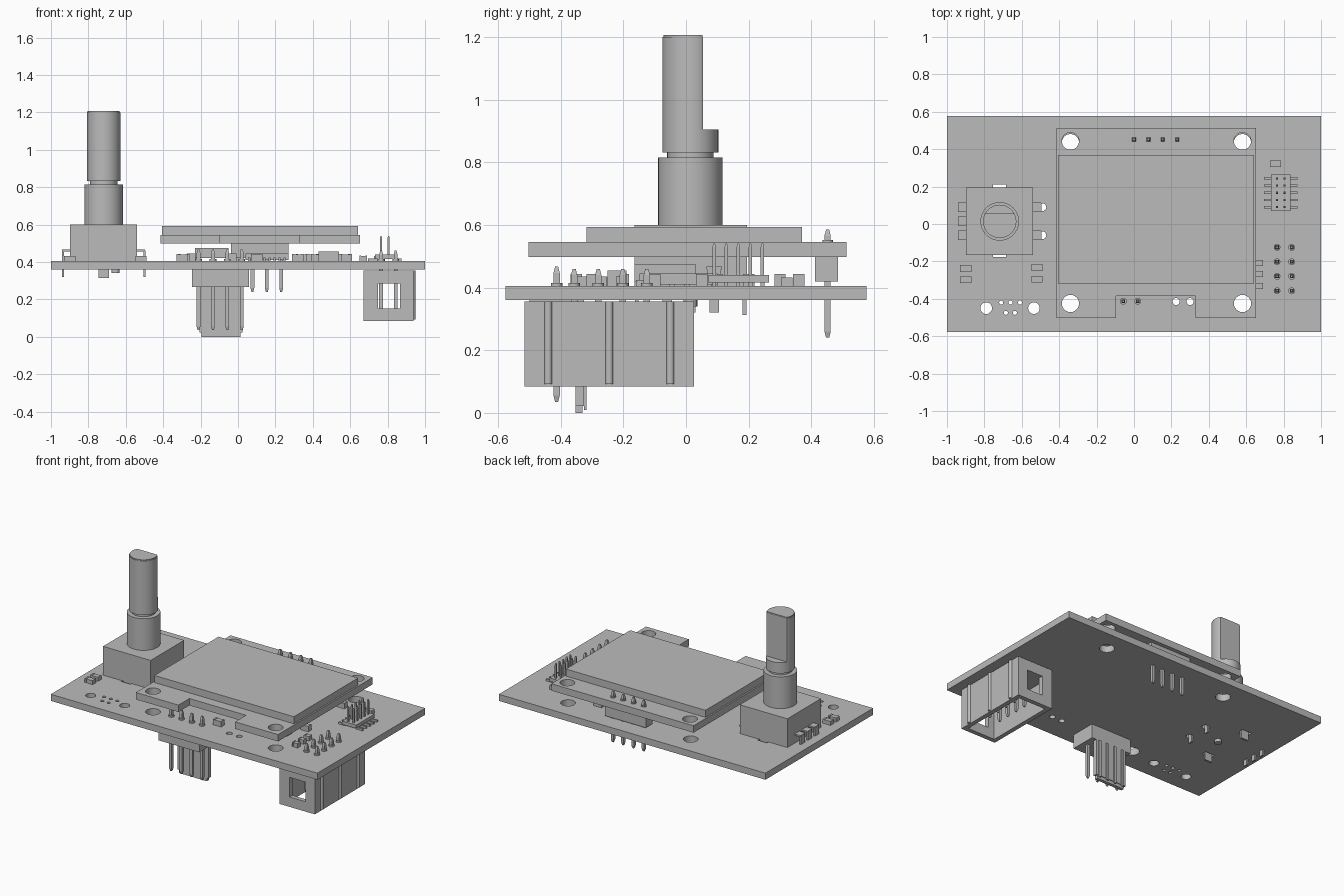
import bpy
from math import sin, cos, pi, radians

cube = bpy.data.objects.get("Cube")
if cube:
    bpy.data.objects.remove(cube)

grey = bpy.data.materials.new("plain grey")
grey.use_nodes = True
grey.diffuse_color = (0.5, 0.5, 0.5, 1)
grey.node_tree.nodes["Principled BSDF"].inputs["Base Color"].default_value = (0.5, 0.5, 0.5, 1)


def finish(name, smooth=False):
    ob = bpy.context.object
    ob.name = name
    ob.data.materials.clear()
    ob.data.materials.append(grey)
    if smooth:
        bpy.ops.object.shade_smooth_by_angle(angle=radians(35))
    return ob


def box(name, x0, x1, y0, y1, z0, z1):
    bpy.ops.mesh.primitive_cube_add(size=1, location=((x0 + x1) / 2, (y0 + y1) / 2, (z0 + z1) / 2))
    bpy.context.object.scale = (x1 - x0, y1 - y0, z1 - z0)
    bpy.ops.object.transform_apply(location=False, rotation=False, scale=True)
    return finish(name)


def block(name, x, y, w, d, z0, z1):
    return box(name, x - w / 2, x + w / 2, y - d / 2, y + d / 2, z0, z1)


def cyl(name, x, y, r, z0, z1, n=32):
    bpy.ops.mesh.primitive_cylinder_add(vertices=n, radius=r, depth=z1 - z0, location=(x, y, (z0 + z1) / 2))
    return finish(name, True)


def rect(x0, x1, y0, y1):
    return [(x0, y0), (x1, y0), (x1, y1), (x0, y1)]


def ring(x, y, r, n=24):
    return [(x + r * cos(2 * pi * i / n), y + r * sin(2 * pi * i / n)) for i in range(n)]


def plate(name, loops, z0, z1):
    """Extruded flat outline; the first loop is the rim, the rest are holes."""
    cu = bpy.data.curves.new(name, "CURVE")
    cu.dimensions = "2D"
    cu.fill_mode = "BOTH"
    cu.extrude = (z1 - z0) / 2
    for loop in loops:
        sp = cu.splines.new("POLY")
        sp.points.add(len(loop) - 1)
        for p, (x, y) in zip(sp.points, loop):
            p.co = (x, y, 0, 1)
        sp.use_cyclic_u = True
    ob = bpy.data.objects.new(name, cu)
    ob.location.z = (z0 + z1) / 2
    bpy.context.collection.objects.link(ob)
    bpy.ops.object.select_all(action="DESELECT")
    ob.select_set(True)
    bpy.context.view_layer.objects.active = ob
    bpy.ops.object.convert(target="MESH")
    return finish(name, True)


def pin(name, x, y, w, z0, z1):
    """Square pin with tapered tips."""
    block(name, x, y, w, w, z0 + w, z1 - w)
    for z, turn in ((z1 - w / 2, 0), (z0 + w / 2, pi)):
        bpy.ops.mesh.primitive_cone_add(vertices=4, radius1=w * 0.707, radius2=w * 0.35, depth=w,
                                        location=(x, y, z), rotation=(turn, 0, pi / 4))
        finish(name + "_tip")


LOW, TOP = 0.36, 0.405

# Main circuit board with drilled holes
corners = [(x, y) for x in (-0.34, 0.58) for y in (0.435, -0.425)]
holes = [ring(x, y, 0.046) for x, y in corners]
holes += [ring(x, -0.45, 0.031) for x in (-0.79, -0.535)]
holes += [ring(x, -0.42, 0.011, 12) for x in (-0.71, -0.66, -0.61)]
holes += [ring(x, -0.475, 0.011, 12) for x in (-0.685, -0.637)]
holes += [ring(x, -0.415, 0.019, 16) for x in (0.225, 0.3)]
holes += [ring(-0.49, y, 0.021, 16) for y in (0.09, -0.06)]
holes += [rect(-0.755, -0.685, y - 0.018, y + 0.018) for y in (0.193, -0.158)]
plate("main_board", [rect(-1, 1, -0.577, 0.577)] + holes, LOW, TOP)

# Display board with a notch at the front, and the screen
rim = [(-0.415, -0.502), (-0.095, -0.502), (-0.095, -0.385), (0.33, -0.385),
       (0.33, -0.502), (0.652, -0.502), (0.652, 0.512), (-0.415, 0.512)]
plate("display_board", [rim] + [ring(x, 0.443 if y > 0 else y, 0.046) for x, y in corners], 0.498, 0.545)
box("display_screen", -0.405, 0.642, -0.318, 0.37, 0.545, 0.593)

# Display pin header
box("display_header", -0.038, 0.27, 0.412, 0.485, 0.42, 0.498)
for i in range(4):
    x = i * 0.077
    pin("display_pin", x, 0.452, 0.02, 0.24, 0.585)
    cyl("display_solder", x, 0.452, 0.017, 0.54, 0.552, 12)

# Rotary knob: body, bushing, neck and flatted shaft
KX, KY = -0.718, 0.014
box("encoder_body", -0.897, -0.54, -0.165, 0.195, TOP, 0.6)
cyl("encoder_bushing", KX, KY, 0.103, 0.6, 0.815, 48)
cyl("encoder_neck", KX, KY, 0.074, 0.815, 0.832)
cyl("encoder_shaft_base", KX, KY, 0.089, 0.832, 0.905, 48)
flat = [(x, min(y, 0.055)) for x, y in ring(KX, KY, 0.089, 48)]
flat = [p for i, p in enumerate(flat) if p[1] < 0.055 or flat[i - 1][1] < 0.055 or flat[(i + 1) % 48][1] < 0.055]
plate("encoder_shaft", [flat], 0.905, 1.2)
inner = [(KX + (x - KX) * 0.96, KY + (y - KY) * 0.96) for x, y in flat]
plate("encoder_shaft_tip", [inner], 1.2, 1.206)


def leg(y, side):
    xa, xb = sorted((KX + side * 0.178, KX + side * 0.222))
    xo = KX + side * 0.218
    box("encoder_leg_top", xa, xb, y - 0.025, y + 0.025, 0.457, 0.467)
    block("encoder_leg", xo, y, 0.01, 0.045, TOP, 0.46)
    block("encoder_leg_end", xo, y, 0.01, 0.03, 0.32, TOP)


for y in (0.09, 0.015, -0.06):
    leg(y, -1)
for y in (0.09, -0.06):
    leg(y, 1)
for y in (0.187, -0.157):
    block("encoder_tab", KX, y, 0.055, 0.012, 0.313, 0.43)
cyl("encoder_peg", -0.655, KY, 0.022, 0.34, TOP, 16)

# Shrouded box header under the board
BX, BY = 0.805, -0.245
box("shroud_floor", 0.672, 0.937, -0.515, 0.025, 0.285, 0.355)
for x0, x1 in ((0.672, 0.702), (0.907, 0.937)):
    box("shroud_side", x0, x1, -0.515, 0.025, 0.085, 0.285)
for y0, y1 in ((-0.515, -0.485), (-0.005, 0.025)):
    box("shroud_end_left", 0.702, 0.748, y0, y1, 0.085, 0.285)
    box("shroud_end_right", 0.867, 0.907, y0, y1, 0.085, 0.285)
    box("shroud_end_sill", 0.748, 0.867, y0, y1, 0.085, 0.152)
for y in (-0.44, BY, -0.05):
    cyl("shroud_rib", 0.935, y, 0.013, 0.092, 0.355, 12)
for x in (0.765, 0.843):
    for y in (-0.125, -0.202, -0.28, -0.357):
        pin("shroud_pin", x, y, 0.02, 0.13, 0.46)
        cyl("shroud_solder", x, y, 0.018, TOP, 0.415, 12)

# Latching cable header under the board
box("latch_base", -0.245, 0.06, -0.5, -0.325, 0.265, LOW)
box("latch_plate", -0.207, 0.025, -0.352, -0.325, 0.022, 0.265)
box("latch_plate_edge", -0.195, 0.013, -0.352, -0.33, 0.0, 0.022)
for i in range(4):
    x = -0.211 + i * 0.077
    pin("latch_pin", x, -0.413, 0.02, 0.035, 0.467)
    cyl("latch_solder", x, -0.413, 0.018, TOP, 0.415, 12)
    block("latch_rib", -0.18 + i * 0.06, -0.322, 0.018, 0.008, 0.01, 0.265)

# Fine pitch programming header
box("program_header", 0.733, 0.837, 0.07, 0.265, 0.417, 0.44)
for i in range(5):
    y = 0.09 + i * 0.0385
    for side in (-1, 1):
        pin("program_pin", 0.785 + side * 0.02, y, 0.011, 0.42, 0.54)
        block("program_foot", 0.785 + side * 0.065, y, 0.05, 0.012, TOP, 0.418)


# Small surface parts: body with two end caps
def chip(x, y, w, d, h):
    block("part_body", x, y, w * 0.6, d * 0.94, TOP, TOP + h * 0.92)
    for side in (-1, 1):
        block("part_cap", x + side * w * 0.4, y, w * 0.2, d, TOP, TOP + h)


for x, y in ((-0.9, -0.238), (-0.9, -0.298), (-0.518, -0.233), (-0.518, -0.295), (0.757, 0.322)):
    chip(x, y, 0.06, 0.036, 0.028)
for y in (-0.208, -0.268, -0.332):
    chip(0.67, y, 0.04, 0.032, 0.03)
for x, y in ((-0.3, -0.3), (-0.29, -0.2), (-0.24, 0.1), (0.32, -0.2), (0.34, 0.2),
             (0.42, 0.05), (0.57, 0.3), (0.4, 0.36), (0.1, -0.35), (0.58, -0.1)):
    chip(x, y, 0.06, 0.036, 0.038)

# Larger integrated circuits under the display
box("power_chip", -0.23, -0.05, -0.165, 0.03, 0.42, 0.475)
for i in range(4):
    for x in (-0.25, -0.03):
        block("power_chip_leg", x, -0.14 + i * 0.048, 0.045, 0.018, TOP, 0.445)
box("control_chip", 0.04, 0.27, -0.13, 0.1, 0.41, 0.445)
for i in range(8):
    for y in (-0.145, 0.115):
        block("control_chip_leg", 0.06 + i * 0.027, y, 0.012, 0.03, TOP, 0.425)
box("crystal", 0.43, 0.54, -0.25, -0.19, TOP, 0.455)
